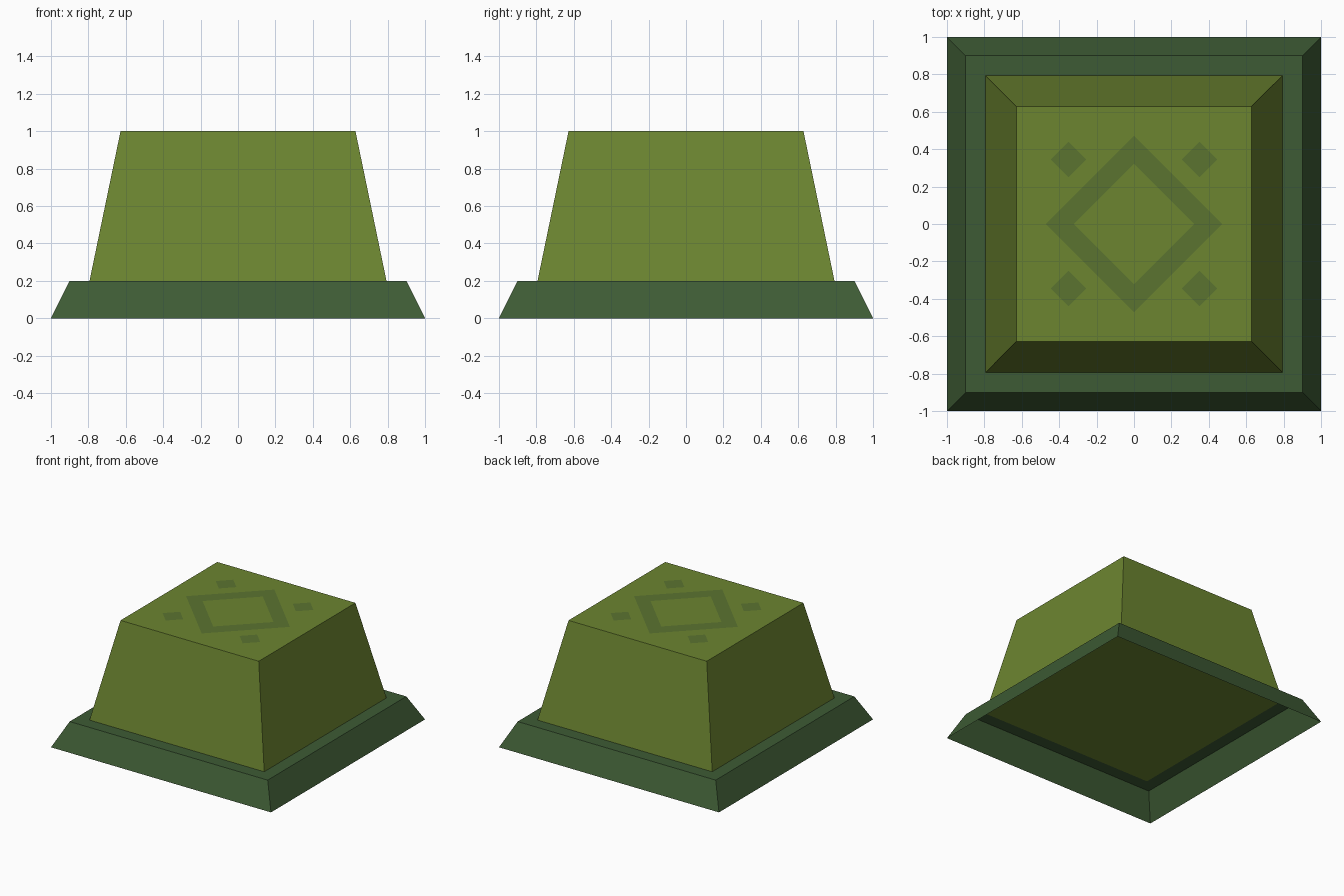
import bpy, bmesh
from math import pi, sqrt

if "Cube" in bpy.data.objects:
    bpy.data.objects.remove(bpy.data.objects["Cube"])


def material(name, rgb):
    m = bpy.data.materials.new(name)
    m.diffuse_color = (*rgb, 1)
    m.use_nodes = True
    m.node_tree.nodes["Principled BSDF"].inputs["Base Color"].default_value = m.diffuse_color
    return m


BODY = material("olive", (0.15, 0.235, 0.03))
BASE = material("dark_green", (0.048, 0.105, 0.035))
MARK = material("moss", (0.105, 0.175, 0.03))


def make_object(name, bm, mat):
    me = bpy.data.meshes.new(name)
    bm.to_mesh(me)
    bm.free()
    me.materials.append(mat)
    ob = bpy.data.objects.new(name, me)
    bpy.context.collection.objects.link(ob)
    return ob


def square_loop(bm, half, z):
    return [bm.verts.new((x * half, y * half, z))
            for x, y in ((-1, -1), (1, -1), (1, 1), (-1, 1))]


def bridge(bm, a, b):
    for i in range(4):
        j = (i + 1) % 4
        bm.faces.new((a[i], a[j], b[j], b[i]))


def frustum(name, half_low, half_high, z0, z1, mat, floor):
    bm = bmesh.new()
    low, high = square_loop(bm, half_low, z0), square_loop(bm, half_high, z1)
    bridge(bm, low, high)
    bm.faces.new(high)
    if floor:
        bm.faces.new(low[::-1])
    return make_object(name, bm, mat)


def diamond(name, x, y, radius, hole=0):
    # flat inlay square turned 45 degrees, optionally with an open centre
    bm = bmesh.new()
    outer = square_loop(bm, radius / sqrt(2), 0)
    if hole:
        bridge(bm, outer, square_loop(bm, hole / sqrt(2), 0))
    else:
        bm.faces.new(outer)
    ob = make_object(name, bm, MARK)
    ob.location = (x, y, 1.001)
    ob.rotation_euler.z = pi / 4


# Sloped base skirt, open underneath
frustum("base", 1.0, 0.9, 0.0, 0.2, BASE, False)
# Tapered block
frustum("block", 0.794, 0.628, 0.199, 1.0, BODY, True)
# Inlaid pattern on top
diamond("diamond_ring", 0, 0, 0.472, 0.322)
for sx in (-1, 1):
    for sy in (-1, 1):
        diamond("corner_diamond", sx * 0.35, sy * 0.345, 0.094)
